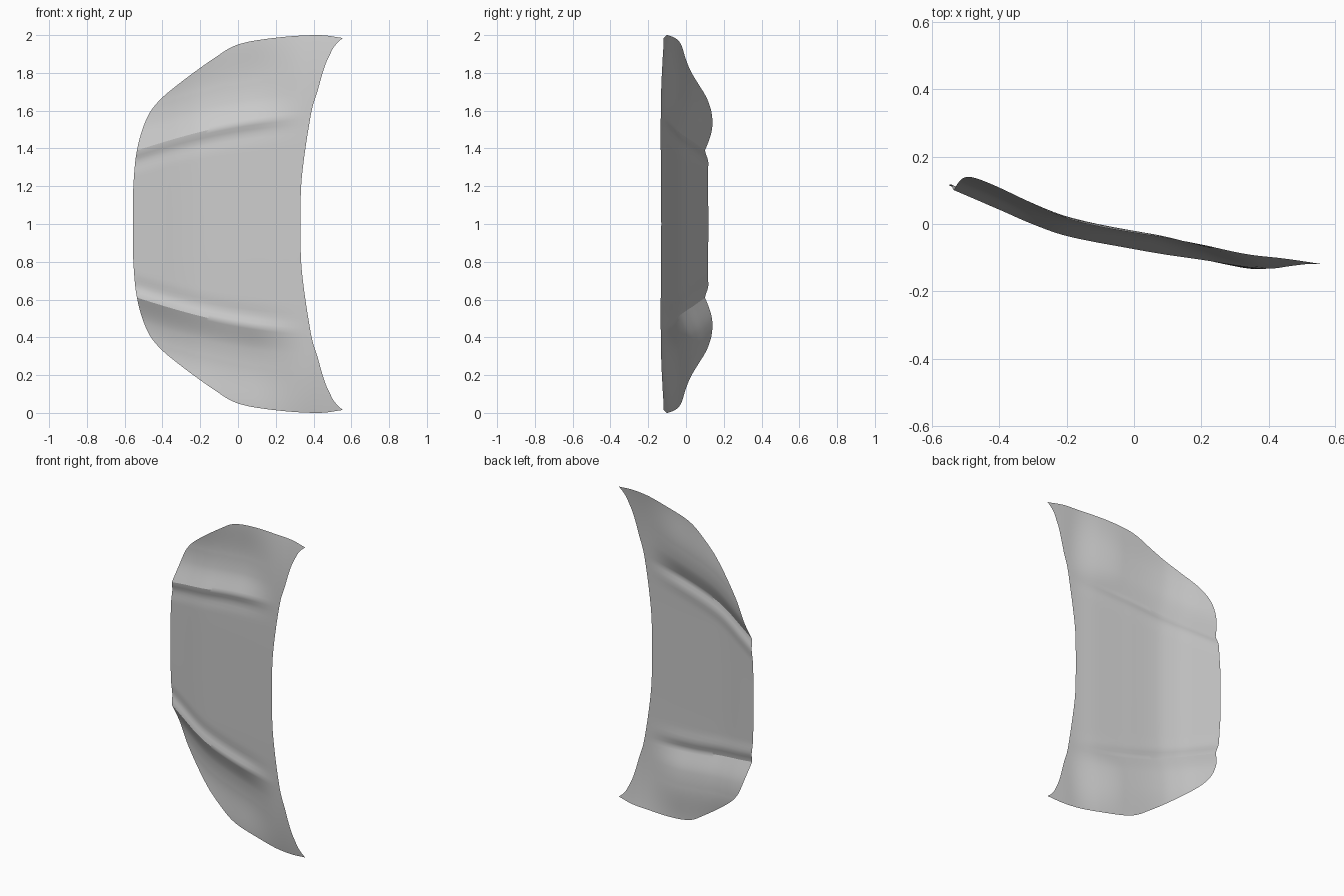
import bpy, bmesh
from math import sin, pi

if "Cube" in bpy.data.objects:
    bpy.data.objects.remove(bpy.data.objects["Cube"])

# Outline stations from the centre line out to the corner: (x, half-width)
NOSE = [(-.557, 0), (-.554, .2), (-.535, .39), (-.487, .55), (-.42, .65), (-.3, .752),
        (-.13, .875), (0, .95), (.2, .986), (.42, 1.0), (.555, .985)]
REAR = [(.33, 0), (.338, .25), (.385, .575), (.42, .7), (.445, .79), (.465, .85),
        (.488, .90), (.503, .93), (.518, .95), (.535, .968), (.555, .985)]
# Lengthwise profile of the centre panel: (x, y)
PROFILE = [(-.557, .118), (-.4, .05), (-.3, .006), (-.2, -.029), (0, -.069),
           (.2, -.105), (.33, -.131), (.45, -.145), (.555, -.158)]


def curve(xs, ys, x):
    """Smooth interpolation through points."""
    n = len(xs)
    i = 0
    while i < n - 2 and x > xs[i + 1]:
        i += 1

    def slope(j):
        a, b = max(j - 1, 0), min(j + 1, n - 1)
        return (ys[b] - ys[a]) / (xs[b] - xs[a])
    h = xs[i + 1] - xs[i]
    t = (x - xs[i]) / h
    return ((1 + 2 * t) * (1 - t) ** 2 * ys[i] + t * (1 - t) ** 2 * h * slope(i)
            + t * t * (3 - 2 * t) * ys[i + 1] + t * t * (t - 1) * h * slope(i + 1))


def smooth(t):
    t = min(max(t, 0), 1)
    return t * t * (3 - 2 * t)


def depth(x, w):
    """Panel depth: profile, side crown, and the crease with its shoulder."""
    s = min(max((x + .535) / .92, 0), 1)
    d = w - (.39 + .185 * s + .033 * sin(pi * s))
    fade = 1 - smooth((x - .05) / .34)
    y = curve(*zip(*PROFILE), x) + .042 * w ** 4
    amp = (.052 - .018 * smooth((x + .5) / .5)) * fade
    if d > 0:
        q = min(d / .2, 1)
        y += amp * (1 - (1 - q) ** 2) * (1 - smooth((d - .22) / .3))
    # Raised crest with a shallow groove on its inner side
    y -= .009 * fade * (smooth(1 + d / .06) if d < 0 else 1 - smooth(d / .12))
    y += .005 * fade * (1 - smooth(abs(d + .065) / .065))
    return y


def panel_point(k, u):
    idx = range(len(NOSE))
    fx, fw = (curve(idx, [p[a] for p in NOSE], k) for a in (0, 1))
    rx, rw = (curve(idx, [p[a] for p in REAR], k) for a in (0, 1))
    bend = .033 * sin(pi * u) * min(k / 2, 1) * max(0, 1 - max(0, k - 2) / 5)
    x, w = fx + (rx - fx) * u, fw + (rw - fw) * u + bend
    return x, depth(x, w), w


# Hood panel: one half lofted nose to rear, then mirrored
SEG, ACROSS = 12, 60
bm = bmesh.new()
rows = []
for r in range((len(NOSE) - 1) * SEG + 1):
    rows.append([panel_point(r / SEG, c / ACROSS) for c in range(ACROSS + 1)])
for side in (1, -1):
    grid = [[bm.verts.new((x, y, 1 + side * w)) for x, y, w in row] for row in rows]
    for a, b in zip(grid, grid[1:]):
        for c in range(ACROSS):
            quad = (a[c], a[c + 1], b[c + 1], b[c])
            bm.faces.new(quad if side == 1 else quad[::-1])
bmesh.ops.remove_doubles(bm, verts=bm.verts, dist=1e-5)
mesh = bpy.data.meshes.new("hood_panel")
bm.to_mesh(mesh)
bm.free()
hood = bpy.data.objects.new("hood_panel", mesh)
bpy.context.collection.objects.link(hood)
bpy.context.view_layer.objects.active = hood
hood.select_set(True)
bpy.ops.object.shade_smooth_by_angle()
